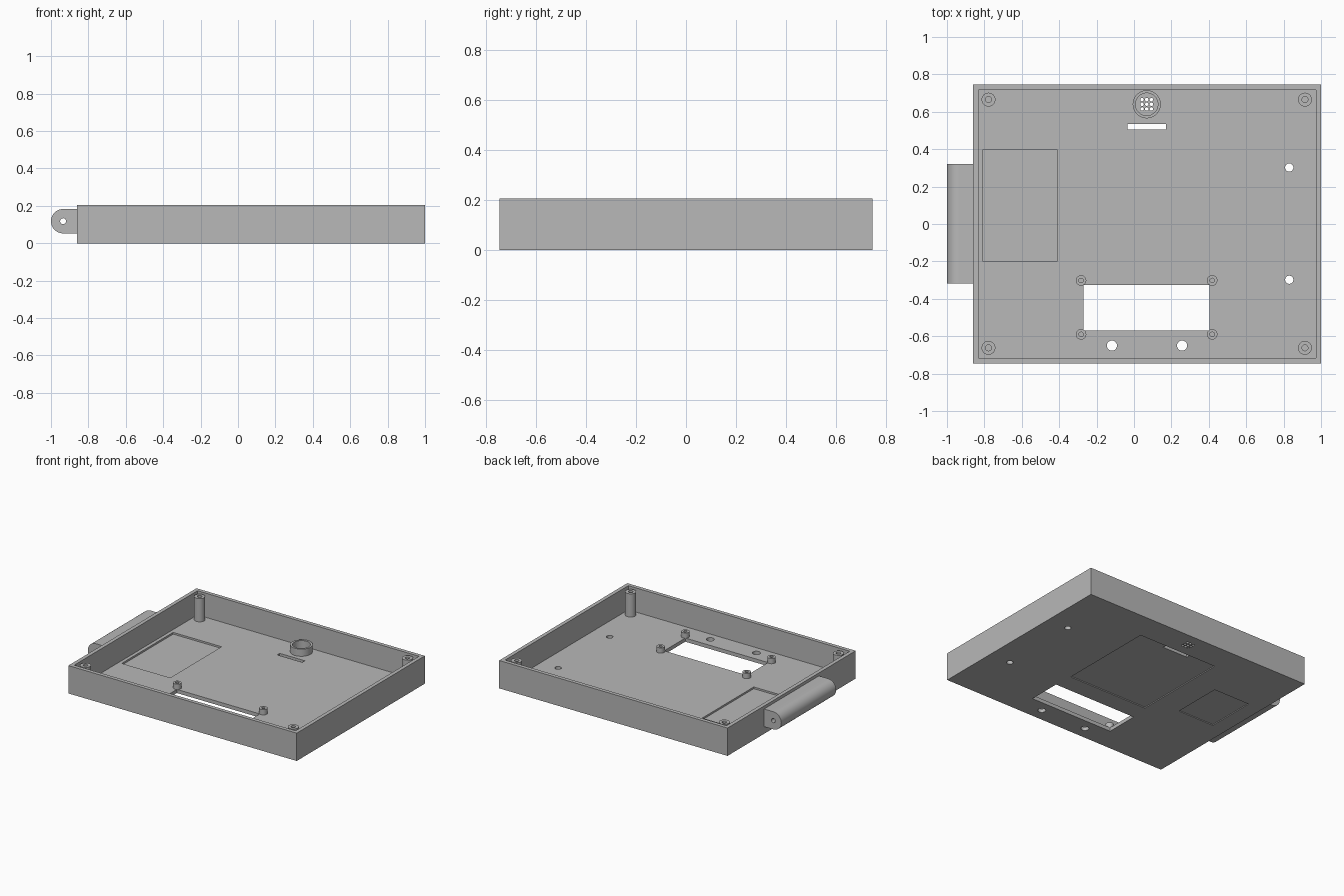
import bpy, bmesh, math
from mathutils import Vector

cube = bpy.data.objects.get("Cube")
if cube:
    bpy.data.objects.remove(cube, do_unlink=True)

grey = bpy.data.materials.new("plain grey")
grey.use_nodes = True
colour = (0.48, 0.48, 0.48, 1)
grey.diffuse_color = colour
grey.node_tree.nodes["Principled BSDF"].inputs["Base Color"].default_value = colour


def add_object(name, bm):
    bmesh.ops.recalc_face_normals(bm, faces=bm.faces)
    mesh = bpy.data.meshes.new(name)
    bm.to_mesh(mesh)
    bm.free()
    mesh.materials.append(grey)
    obj = bpy.data.objects.new(name, mesh)
    bpy.context.scene.collection.objects.link(obj)
    return obj


def prism(name, outline, direction):
    """Extrude a closed outline of 3D points along a direction."""
    bm = bmesh.new()
    face = bm.faces.new([bm.verts.new(p) for p in outline])
    side = bmesh.ops.extrude_face_region(bm, geom=[face])["geom"]
    verts = [v for v in side if isinstance(v, bmesh.types.BMVert)]
    bmesh.ops.translate(bm, verts=verts, vec=Vector(direction))
    return add_object(name, bm)


def box(name, x0, x1, y0, y1, z0, z1):
    outline = [(x0, y0, z0), (x1, y0, z0), (x1, y1, z0), (x0, y1, z0)]
    return prism(name, outline, (0, 0, z1 - z0))


def rod(name, x, y, radius, z0, z1, sides=32):
    turns = [math.tau * i / sides for i in range(sides)]
    outline = [(x + radius * math.cos(a), y + radius * math.sin(a), z0) for a in turns]
    return prism(name, outline, (0, 0, z1 - z0))


def tube(name, x, y, outer, inner, z0, z1, sides=32):
    """Hollow round post made by turning a rectangular section."""
    bm = bmesh.new()
    section = [(inner, z0), (outer, z0), (outer, z1), (inner, z1)]
    rings = []
    for i in range(sides):
        a = math.tau * i / sides
        rings.append([bm.verts.new((x + r * math.cos(a), y + r * math.sin(a), z))
                      for r, z in section])
    for i, ring in enumerate(rings):
        after = rings[(i + 1) % sides]
        for j in range(4):
            k = (j + 1) % 4
            bm.faces.new((ring[j], after[j], after[k], ring[k]))
    return add_object(name, bm)


def cut(target, cutters):
    """Subtract the cutters and bake the result into the mesh."""
    for cutter in cutters:
        cutter.hide_render = True
        mod = target.modifiers.new("cut", "BOOLEAN")
        mod.operation = "DIFFERENCE"
        mod.solver = "EXACT"
        mod.object = cutter
    bpy.context.view_layer.update()
    graph = bpy.context.evaluated_depsgraph_get()
    baked = bpy.data.meshes.new_from_object(target.evaluated_get(graph))
    target.modifiers.clear()
    target.data = baked
    for cutter in cutters:
        bpy.data.objects.remove(cutter, do_unlink=True)


LEFT, RIGHT, DEPTH, HEIGHT = -0.86, 1.0, 0.745, 0.205
WALL, FLOOR = 0.028, 0.027
LOW, HIGH = -0.05, 0.04      # extent of cutters that go through the floor
parts = []

# Open tray with walls and floor
tray = box("tray", LEFT, RIGHT, -DEPTH, DEPTH, 0, HEIGHT)
cutters = [
    box("cavity", LEFT + WALL, RIGHT - WALL, WALL - DEPTH, DEPTH - WALL, FLOOR, 0.3),
    box("display_window", -0.27, 0.405, -0.57, -0.325, LOW, HIGH),
    box("cable_slot", -0.035, 0.17, 0.505, 0.535, LOW, HIGH),
    box("inner_pocket", -0.807, -0.412, -0.2, 0.398, 0.014, HIGH),
    box("large_underside_recess", -0.25, 0.395, -0.185, 0.54, LOW, 0.007),
    box("small_underside_recess", -0.745, -0.45, -0.07, 0.3, LOW, 0.006),
]
# Button and screw holes
for y in (-0.298, 0.302):
    cutters.append(rod("side_hole", 0.83, y, 0.022, LOW, HIGH))
for x in (-0.118, 0.257):
    cutters.append(rod("front_hole", x, -0.65, 0.027, LOW, HIGH))
# Grid of sound holes
SOUND_X, SOUND_Y = 0.068, 0.64
for i in (-1, 0, 1):
    for j in (-1, 0, 1):
        cutters.append(rod("sound_hole", SOUND_X + i * 0.025, SOUND_Y + j * 0.025,
                           0.0095, LOW, HIGH, 16))
cut(tray, cutters)
parts.append(tray)

# Sound holder ring
parts.append(tube("sound_ring", SOUND_X, SOUND_Y, 0.075, 0.06, FLOOR - 0.005, 0.08, 48))

# Tall corner posts and short posts around the window
for side, x in (("right", -0.778), ("left", 0.914)):
    for end, y in (("front", -0.662), ("back", 0.665)):
        parts.append(tube(f"corner_post_{end}_{side}", x, y, 0.037, 0.016,
                          FLOOR - 0.005, 0.198))
for side, x in (("right", -0.283), ("left", 0.418)):
    for end, y in (("front", -0.59), ("back", -0.302)):
        parts.append(tube(f"window_post_{end}_{side}", x, y, 0.028, 0.012,
                          FLOOR - 0.005, 0.066))

# Rounded hinge barrel on the side, with a pin hole
HX, HZ, HR = -0.935, 0.118, 0.065
arc = [math.pi / 2 + math.pi * i / 24 for i in range(25)]
outline = [(HX + HR * math.cos(a), -0.318, HZ + HR * math.sin(a)) for a in arc]
outline += [(LEFT + 0.01, -0.318, HZ - HR), (LEFT + 0.01, -0.318, HZ + HR)]
hinge = prism("hinge_barrel", outline, (0, 0.638, 0))
pin = [(HX + 0.016 * math.cos(math.tau * i / 24), -0.4,
        HZ + 0.016 * math.sin(math.tau * i / 24)) for i in range(24)]
cut(hinge, [prism("pin_hole", pin, (0, 0.8, 0))])
parts.append(hinge)

# Smooth the round sides and keep edges sharp
bpy.ops.object.select_all(action="DESELECT")
for part in parts:
    part.select_set(True)
bpy.context.view_layer.objects.active = tray
bpy.ops.object.shade_smooth_by_angle(angle=math.radians(30))
